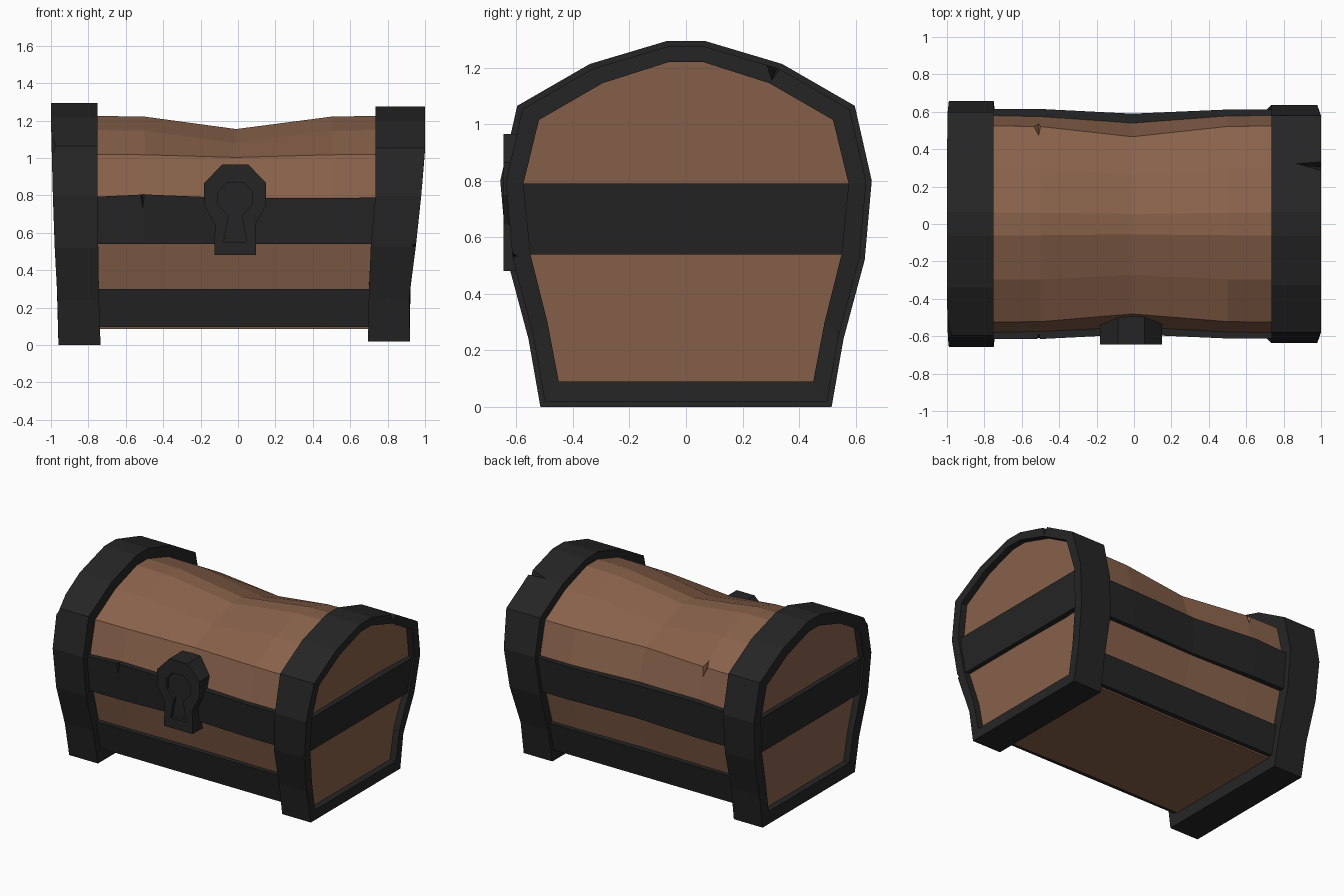
import bpy, bmesh
from mathutils import Vector

if "Cube" in bpy.data.objects:
    bpy.data.objects.remove(bpy.data.objects["Cube"])


def material(name, rgb):
    m = bpy.data.materials.new(name)
    m.diffuse_color = (*rgb, 1)
    m.use_nodes = True
    m.node_tree.nodes["Principled BSDF"].inputs["Base Color"].default_value = m.diffuse_color
    return m


WOOD = material("brown wood", (0.25, 0.122, 0.070))
IRON = material("dark iron", (0.0185, 0.0185, 0.0185))


def finish(bm, name, mat):
    bmesh.ops.recalc_face_normals(bm, faces=bm.faces)
    me = bpy.data.meshes.new(name)
    bm.to_mesh(me)
    bm.free()
    ob = bpy.data.objects.new(name, me)
    bpy.context.collection.objects.link(ob)
    if mat:
        me.materials.append(mat)
    return ob


def loft(name, loops, mat, ring=False):
    """Skin a row of equal loops; cap the ends, or join last to first."""
    bm = bmesh.new()
    rows = [[bm.verts.new(p) for p in lp] for lp in loops]
    n = len(rows[0])
    pairs = list(zip(rows, rows[1:])) + ([(rows[-1], rows[0])] if ring else [])
    for a, b in pairs:
        for i in range(n):
            j = (i + 1) % n
            bm.faces.new((a[i], a[j], b[j], b[i]))
    if not ring:
        bm.faces.new(rows[0])
        bm.faces.new(rows[-1])
    return finish(bm, name, mat)


def cut(ob, cutter):
    mod = ob.modifiers.new("cut", 'BOOLEAN')
    mod.operation, mod.solver, mod.object = 'DIFFERENCE', 'EXACT', cutter
    bpy.context.view_layer.objects.active = ob
    bpy.ops.object.modifier_apply(modifier=mod.name)
    bpy.data.objects.remove(cutter)


def chip(ob, pts):
    """Knock a small convex splinter out of a part."""
    bm = bmesh.new()
    for p in pts:
        bm.verts.new(p)
    bmesh.ops.convex_hull(bm, input=bm.verts)
    cut(ob, finish(bm, "chip_cutter", ob.data.materials[0]))


def interp(table, z):
    if z <= table[0][0]:
        return table[0][1]
    for (z0, a), (z1, b) in zip(table, table[1:]):
        if z <= z1:
            return a + (b - a) * (z - z0) / (z1 - z0)
    return table[-1][1]


def mirrored(half):
    return half + [(-y, z) for y, z in reversed(half)]


def scaled(prof, s, cz=0.648):
    return [(y * s, cz + (z - cz) * s) for y, z in prof]


# End profiles as (y, z), and the lean of each end as (z, x)
OUTER = mirrored([(.515, 0), (.557, .24), (.632, .52), (.657, .80),
                  (.597, 1.065), (.34, 1.213), (.065, 1.295)])
INNER = mirrored([(.45, .09), (.49, .30), (.55, .54), (.575, .79),
                  (.52, 1.015), (.295, 1.145), (.06, 1.22)])
LEFT_OUT = [(0, -.96), (.24, -.965), (.52, -.98), (.8, -.99), (1.2, -1.0)]
LEFT_IN = [(0, -.735), (.3, -.745), (.8, -.75)]
RIGHT_OUT = [(0, .92), (.25, .915), (.52, .95), (.8, .98), (1.04, 1.0)]
RIGHT_IN = [(0, .695), (.3, .70), (.53, .71), (.8, .735)]

# Wooden body, sagging in the middle of the lid
WOOD_PROF = scaled(INNER, 1.008)


def body_loop(x, sag):
    out = []
    for y, z in WOOD_PROF:
        k = sag * (0.11 if z > 1 else 0.07 if z > .7 else 0.02)
        drop = sag * (.07 if z > 1.1 else .015 if z > 1 else 0)
        out.append((x, y * (1 - k * (1 if y > 0 else .75)), z - drop))
    return out


def end_loop(table, inset):
    return [(interp(table, z) + inset, y, z) for y, z in WOOD_PROF]


body = loft("wooden_body", [end_loop(LEFT_OUT, .045), body_loop(-.74, 0), body_loop(-.5, .05),
                            body_loop(-.01, 1), body_loop(.5, .05), body_loop(.71, 0),
                            end_loop(RIGHT_OUT, -.045)], WOOD)
chip(body, [(-.58, .56, 1.05), (-.48, .56, 1.05), (-.51, .44, 1.1),
            (-.51, .60, .88), (-.51, .50, 1.0)])

# Iron end frames
for name, out_t, in_t, s in (("left_frame", LEFT_OUT, LEFT_IN, 1),
                             ("right_frame", RIGHT_OUT, RIGHT_IN, .97)):
    outer = scaled(OUTER, s)
    loops = [[(interp(t, z), y, z) for y, z in prof] for t, prof in
             ((in_t, outer), (out_t, outer), (out_t, INNER), (in_t, INNER))]
    frame = loft(name, loops, IRON, ring=True)
    if s < 1:
        chip(frame, [(1.02, .265, 1.26), (1.02, .36, 1.23), (1.02, .30, 1.15), (.82, .33, 1.215)])
        chip(frame, [(.99, -.66, .59), (.99, -.66, .46), (.99, -.565, .535), (.87, -.66, .53)])
    else:
        chip(frame, [(-1.03, -.70, 1.0), (-.96, -.66, 1.03), (-.965, -.50, 1.2),
                     (-1.03, -.42, 1.25), (-1.03, -.52, 1.02)])

# Iron bands along front and back
for side, label in ((-1, "front"), (1, "back")):
    mid = []
    for x, y, top in ((-.82, .615, .79), (-.5, .615, .805), (-.01, .59, .785),
                      (.5, .612, .785), (.82, .612, .79)):
        mid.append([(x, side * .45, .54), (x, side * (y - .025), .54),
                    (x, side * y, top), (x, side * .45, top)])
    band = loft(label + "_middle_band", mid, IRON)
    if side < 0:
        chip(band, [(-.54, -.66, .84), (-.48, -.66, .84), (-.51, -.66, .56), (-.51, -.575, .84)])
    low = [[(x, side * .40, .095), (x, side * .485, .095),
            (x, side * .525, .30), (x, side * .40, .30)] for x in (-.8, .8)]
    loft(label + "_lower_band", low, IRON)

# Iron bands across the ends
for sgn, table, label in ((-1, LEFT_OUT, "left"), (1, RIGHT_OUT, "right")):
    xs = [(interp(table, z) - sgn * d, z)
          for z, d in ((.54, .12), (.54, .015), (.79, .015), (.79, .12))]
    loft(label + "_end_band", [[(x, y, z) for x, z in xs] for y in (-.575, .575)], IRON)


# Lock plate with a sunken keyhole
def prism(name, half, cx, y0, y1):
    outline = [(cx + a, z) for a, z in half] + [(cx - a, z) for a, z in reversed(half)]
    return loft(name, [[(x, y, z) for x, z in outline] for y in (y0, y1)], IRON)


lock = prism("lock_plate", [(.112, .48), (.108, .645), (.166, .75), (.166, .865), (.07, .965)],
             -.015, -.645, -.48)
cut(lock, prism("keyhole_cutter", [(.062, .55), (.035, .69), (.092, .75), (.092, .82), (.045, .87)],
                -.015, -.70, -.622))
